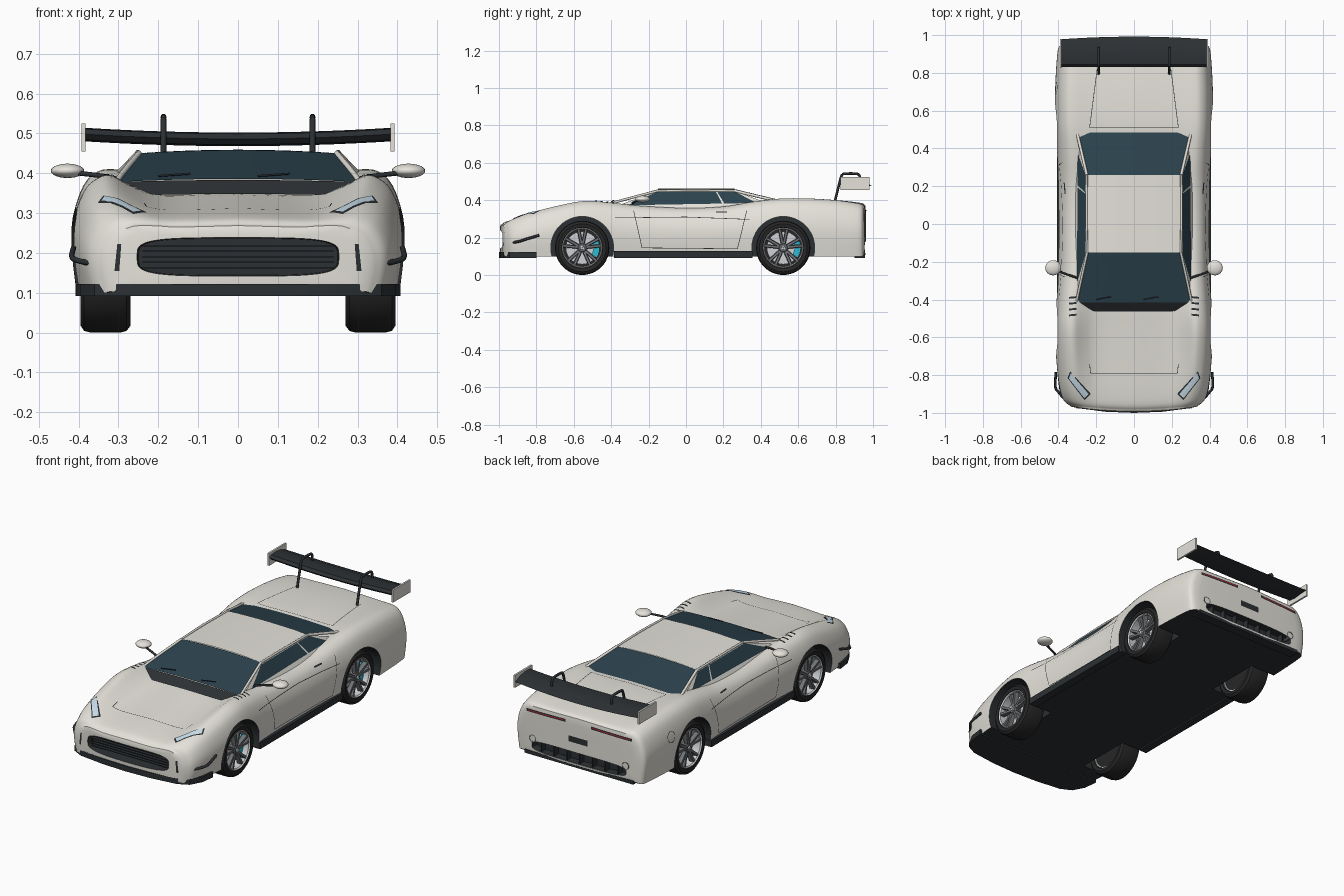
import bpy, bmesh
from math import sin, cos, pi, radians, copysign
from mathutils import Vector, Matrix
from mathutils.bvhtree import BVHTree

if "Cube" in bpy.data.objects:
    bpy.data.objects.remove(bpy.data.objects["Cube"])

def mat(name, *c):
    m = bpy.data.materials.new(name)
    m.diffuse_color = (*c, 1)
    m.use_nodes = True
    m.node_tree.nodes["Principled BSDF"].inputs["Base Color"].default_value = m.diffuse_color
    return m

PAINT = mat("paint", .78, .76, .70)
DARK = mat("dark_trim", .025, .03, .033)
GLASS = mat("glass", .025, .055, .075)
RUBBER = mat("rubber", .02, .02, .02)
METAL = mat("rim_metal", .62, .64, .66)
GREY = mat("spoke_grey", .16, .17, .18)
CYAN = mat("caliper_blue", .03, .5, .65)
LAMP = mat("lamp", .6, .75, .85)
RED = mat("tail_red", .5, .02, .03)

def finish(bm, name, m, mirror=False, angle=35):
    bmesh.ops.recalc_face_normals(bm, faces=bm.faces)
    me = bpy.data.meshes.new(name)
    bm.to_mesh(me)
    bm.free()
    ob = bpy.data.objects.new(name, me)
    bpy.context.collection.objects.link(ob)
    me.materials.append(m)
    if mirror:
        ob.modifiers.new("mirror", 'MIRROR')
    smooth(ob, angle)
    return ob

def smooth(ob, angle=35):
    bpy.ops.object.select_all(action='DESELECT')
    ob.select_set(True)
    bpy.context.view_layer.objects.active = ob
    bpy.ops.object.shade_smooth_by_angle(angle=radians(angle))

def catmull(p, n):
    out = []
    for i in range(len(p) - 1):
        a, b, c, d = (Vector(p[max(0, min(len(p) - 1, i + k))]) for k in (-1, 0, 1, 2))
        for t in (j / n for j in range(n)):
            out.append(.5 * (2*b + (c - a)*t + (2*a - 5*b + 4*c - d)*t*t + (3*b - a - 3*c + d)*t**3))
    return out + [Vector(p[-1])]

def loft(bm, rings, closed=True, caps=False):
    vs = [[bm.verts.new(p) for p in r] for r in rings]
    n = len(vs[0])
    for a, b in zip(vs, vs[1:]):
        for i in range(n if closed else n - 1):
            bm.faces.new((a[i], a[(i+1) % n], b[(i+1) % n], b[i]))
    if caps:
        bm.faces.new(vs[0])
        bm.faces.new(vs[-1])

def box(name, lo, hi, m, mirror=False):
    bm = bmesh.new()
    c = [(lo[i] + hi[i]) / 2 for i in range(3)]
    s = [hi[i] - lo[i] for i in range(3)]
    bmesh.ops.create_cube(bm, size=1, matrix=Matrix.Translation(c) @ Matrix.Diagonal((*s, 1)))
    return finish(bm, name, m, mirror)

def tube(name, pts, r, m, mirror=False, n=4):
    bm = bmesh.new()
    pts = catmull(pts, n)
    rings = []
    for i, p in enumerate(pts):
        t = (pts[min(i+1, len(pts)-1)] - pts[max(i-1, 0)]).normalized()
        u = t.cross(Vector((0, 0, 1)) if abs(t.z) < .8 else Vector((1, 0, 0))).normalized()
        v = t.cross(u)
        rings.append([p + r*(u*cos(a*pi/4) + v*sin(a*pi/4)) for a in range(8)])
    loft(bm, rings, caps=True)
    return finish(bm, name, m, mirror, 50)

def bilerp(c, u, v):
    a, b, d, e = (Vector(p) for p in c)
    return a.lerp(b, u).lerp(e.lerp(d, u), v)

def panel(name, c, m, bulge=(0, 0, 0), mirror=False):
    bm = bmesh.new()
    loft(bm, [[bilerp(c, i/8, j/8) + Vector(bulge)*(1 - (i/4 - 1)**2) for i in range(9)]
              for j in range(9)], closed=False)
    return finish(bm, name, m, mirror)

# body shell: lofted stations (y, half width, fender height, centre height)
STATIONS = [(-.955, .345, .272, .268), (-.93, .375, .292, .284), (-.85, .397, .325, .298),
            (-.70, .412, .365, .315), (-.55, .417, .393, .332), (-.42, .41, .388, .345),
            (-.25, .40, .37, .35), (0, .398, .358, .35), (.2, .40, .366, .36),
            (.35, .406, .39, .38), (.5, .416, .408, .40), (.65, .418, .409, .402),
            (.8, .413, .40, .396), (.92, .403, .383, .383), (.945, .39, .372, .374)]
ZB = .1

def section(y, w, zf, zc, s=1, dy=0):
    h = zf - ZB
    side = catmull([(w-.012, ZB), (w, ZB+.35*h), (w-.004, ZB+.62*h), (w-.03, ZB+.87*h),
                    (w-.065, ZB+.98*h), (w-.1, zf), (w-.15, (zf+zc)/2), (w*.45, zc), (0, zc+.004)], 3)
    half = [Vector((0, ZB)), Vector((.2, ZB))] + side
    loop = half + [Vector((-p.x, p.y)) for p in half[-2:0:-1]]
    out = []
    for p in loop:
        x, z = p.x*s, ZB + h/2 + (p.y - ZB - h/2)*s
        t = max(0, (-.6 - y)/.36)*.028 - max(0, (y - .8)/.15)*.008
        out.append((x, y + dy - t*(1 - (x/.36)**2), z))
    return out

st = catmull(STATIONS, 4)
CAP = [(.1, .012), (.3, .012), (.5, .012), (.7, .012), (.86, .011), (.96, .008)]
rings = [section(*st[0], s, -d) for s, d in CAP] + [section(*q) for q in st]
rings += [section(*st[-1], s, d*.7) for s, d in reversed(CAP)]
bm = bmesh.new()
loft(bm, rings, caps=True)
for f in bm.faces:
    f.material_index = int(f.calc_center_median().z < ZB + .004)
bmesh.ops.recalc_face_normals(bm, faces=bm.faces)
tree = BVHTree.FromBMesh(bm)
body = finish(bm, "body_shell", PAINT)
body.data.materials.append(DARK)

# wheel wells, grille mouth and rear diffuser recess
def cut(rings):
    bm = bmesh.new()
    loft(bm, rings, caps=True)
    for f in bm.faces:
        f.material_index = 1
    c = finish(bm, "cutter", PAINT)
    c.data.materials.append(DARK)
    c.hide_render = True
    mod = body.modifiers.new("cut", 'BOOLEAN')
    mod.operation, mod.solver, mod.object = 'DIFFERENCE', 'EXACT', c
    bpy.context.view_layer.objects.active = body
    bpy.ops.object.modifier_apply(modifier=mod.name)
    bpy.data.objects.remove(c)

def oval(y, a, b, z, e=.5, n=48):
    f = lambda v: copysign(abs(v)**e, v)
    return [(a*f(cos(2*pi*i/n)), y, z + b*f(sin(2*pi*i/n))) for i in range(n)]

AXLES = (-.555, .52)
for y in AXLES:
    for s in (1, -1):
        cut([[(s*x, y + .168*cos(2*pi*i/48), .145 + .168*sin(2*pi*i/48)) for i in range(48)]
             for x in (.25, .5)])
cut([oval(-1.1, .262, .052, .19), oval(-.93, .25, .046, .19)])
cut([oval(1.1, .31, .035, .148), oval(.915, .29, .03, .148)])
smooth(body, 32)

for i in range(5):
    z = .16 + i*.014
    box("grille_bar", (-.24, -.965, z), (.24, -.94, z + .004), DARK)
for i in range(-3, 4):
    box("diffuser_fin", (i*.08 - .003, .91, .115), (i*.08 + .003, .95, .175), DARK)
box("rear_lip", (-.34, .9, .092), (.34, .957, .112), DARK)

# details draped on the body: 2D quads projected from a view
RAYS = {'top': lambda p: ((p[0], p[1], 2), (0, 0, -1)),
        'right': lambda p: ((2, p[0], p[1]), (-1, 0, 0)),
        'left': lambda p: ((-2, p[0], p[1]), (1, 0, 0)),
        'front': lambda p: ((p[0], -2, p[1]), (0, 1, 0)),
        'back': lambda p: ((p[0], 2, p[1]), (0, -1, 0))}

def drape(name, quad, view, m, lift=.002, mirror=True, n=10, k=3):
    bm = bmesh.new()
    rows = []
    for j in range(k + 1):
        row = []
        for i in range(n + 1):
            o, d = RAYS[view](bilerp(quad, i/n, j/k))
            hit, nor = tree.ray_cast(Vector(o), Vector(d))[:2]
            if hit:
                row.append(hit - Vector(d)*lift)
        if len(row) == n + 1:
            rows.append(row)
    loft(bm, rows, closed=False)
    return finish(bm, name, m, mirror)

def seam(name, pts, view, mirror=True, w=.0016):
    for a, b in zip(pts, pts[1:]):
        a, b = Vector(a), Vector(b)
        q = Vector((a.y - b.y, b.x - a.x)).normalized()*w
        drape(name, (a - q, b - q, b + q, a + q), view, DARK, .0012, mirror, 12, 1)

drape("headlight_frame", ((.228, -.90), (.262, -.932), (.352, -.815), (.338, -.78)), 'top', DARK, .002)
drape("headlight", ((.24, -.90), (.263, -.922), (.345, -.818), (.335, -.79)), 'top', LAMP, .004)
drape("bumper_slit", ((.298, .155), (.31, .155), (.303, .222), (.293, .222)), 'front', DARK)
drape("tail_light_frame", ((.08, .337), (.33, .331), (.33, .347), (.08, .353)), 'back', DARK)
drape("tail_light", ((.09, .343), (.32, .337), (.32, .342), (.09, .348)), 'back', RED, .004)
drape("rear_plate", ((-.06, .235), (.06, .235), (.06, .268), (-.06, .268)), 'back', DARK, .004, False)
for i in range(4):
    y = -.485 + i*.031
    drape("fender_louver", ((.305, y), (.345, y - .004), (.345, y + .006), (.305, y + .01)), 'top', DARK, .003)
seam("hood_seam", [(0, -.79), (.23, -.79), (.235, -.74)], 'top')
seam("decklid_seam", [(0, .51), (.235, .51), (.195, .82)], 'top')
seam("door_seam", [(-.28, .345), (-.235, .145), (.275, .14), (.325, .345)], 'right')
seam("side_crease", [(-.38, .305), (0, .31), (.34, .297)], 'right')
drape("door_handle", ((.16, .333), (.22, .333), (.22, .34), (.16, .34)), 'right', DARK)
seam("fuel_cap_seam", [(.72 + .03*cos(i*pi/6), .29 + .03*sin(i*pi/6)) for i in range(13)], 'left', False)

# cabin: cowl, glass, roof and pillars
A, B, C, D = (.305, -.415, .378), (.302, .485, .396), (.25, .26, .45), (.248, -.15, .45)
fx = lambda p: (-p[0], p[1], p[2])
base = (.303, -.462, .343)
panel("cowl", (fx(base), base, A, fx(A)), DARK, (0, 0, .005))
panel("windshield", (fx(A), A, D, fx(D)), GLASS, (0, 0, .008))
panel("roof", (fx(D), D, C, fx(C)), PAINT, (0, 0, .011))
panel("rear_window", (fx(C), C, B, fx(B)), GLASS, (0, 0, .009))
side = ((.318, -.45, .34), (.314, .5, .36), C, D)
panel("cabin_side", side, PAINT, mirror=True)
for u0, u1, t0, t1 in ((.07, .70, .03, .74), (.715, .93, .755, .97)):
    q = [bilerp(side, u, v) + Vector((.003, 0, .001)) for u, v in
         ((u0, .28), (u1, .28), (t1, .93), (t0, .93))]
    panel("side_window", q, GLASS, mirror=True)
tube("front_pillar", [base, A, D], .007, PAINT, True)
tube("roof_rail", [D, (.252, .05, .453), C], .006, PAINT, True)
tube("rear_pillar", [C, B], .008, PAINT, True)
for x in (-.2, .05):
    tube("wiper", [(x, -.40, .393), (x + .08, -.385, .399)], .0025, DARK)

# front splitter, canards, sills
plan = [(0, -1), (.15, -.994), (.3, -.975), (.36, -.945), (.395, -.88), (.405, -.80), (.38, -.80)]
plan += [(-x, y) for x, y in plan[:0:-1]]
bm = bmesh.new()
loft(bm, [[(x, y, z) for x, y in plan] for z in (.092, .122)], caps=True)
finish(bm, "front_splitter", DARK)
tube("canard", [(.36, -.935, .172), (.40, -.89, .18), (.417, -.86, .19), (.413, -.785, .212)], .007, DARK, True)
box("side_sill", (.36, -.385, .092), (.408, .355, .128), DARK, True)

# door mirrors
bm = bmesh.new()
bmesh.ops.create_uvsphere(bm, u_segments=24, v_segments=14, radius=1,
    matrix=Matrix.Translation((.428, -.232, .406)) @ Matrix.Diagonal((.042, .04, .018, 1)))
finish(bm, "door_mirror", PAINT, True)
tube("mirror_arm", [(.30, -.285, .385), (.34, -.272, .393), (.40, -.25, .40)], .006, DARK, True)

# rear wing with end plates and swan-neck mounts
foil = [(.83, .492), (.845, .505), (.89, .508), (.94, .502), (.992, .482), (.94, .479), (.89, .474), (.845, .478)]
bm = bmesh.new()
loft(bm, [[(x, y - .014*(x/.385)**2*(y - .83)/.16, z - .006 + .012*(x/.385)**2) for y, z in foil]
          for x in [.385*i/8 for i in range(-8, 9)]], caps=True)
finish(bm, "wing_blade", DARK)
box("wing_end_plate", (.383, .825, .455), (.393, .98, .525), PAINT, True)
tube("wing_mount", [(.187, .795, .39), (.187, .815, .47), (.187, .832, .53), (.187, .85, .541),
                    (.187, .91, .541), (.187, .928, .53), (.187, .932, .495)], .007, DARK, True)

# exhausts and wheels (lathed about an axis)
def lathe(name, prof, m, y, z, mirror=True, n=48, along_y=None):
    bm = bmesh.new()
    ring = []
    for i in range(n):
        c, s = cos(2*pi*i/n), sin(2*pi*i/n)
        ring.append([(along_y + r*c, y + a, z + r*s) if along_y else (a, y + r*c, z + r*s) for a, r in prof])
    loft(bm, ring + [ring[0]], closed=True)
    bmesh.ops.remove_doubles(bm, verts=bm.verts, dist=1e-5)
    return finish(bm, name, m, mirror)

lathe("exhaust", [(-.04, .022), (.012, .022), (.012, .017), (-.04, .017)], GREY, .945, .185, n=24, along_y=.29)
ZW = .145
for y in AXLES:
    lathe("tyre", [(.272, .11), (.27, .128), (.28, .141), (.295, .145), (.37, .145), (.386, .141),
                   (.395, .128), (.392, .109), (.385, .106), (.28, .106)], RUBBER, y, ZW)
    lathe("rim", [(.28, .108), (.388, .108), (.392, .104), (.386, .099), (.28, .099)], METAL, y, ZW)
    lathe("brake_disc", [(.335, .02), (.335, .088), (.347, .088), (.347, .02)], METAL, y, ZW)
    lathe("wheel_back", [(.285, .001), (.285, .1), (.292, .1), (.292, .001)], RUBBER, y, ZW)
    lathe("hub", [(.30, .001), (.30, .026), (.378, .026), (.384, .02), (.384, .001)], GREY, y, ZW, n=24)
    lathe("hub_nut", [(.38, .001), (.38, .012), (.39, .01), (.39, .001)], METAL, y, ZW, n=12)
    bm = bmesh.new()
    for i in range(5):
        for d in (-.2, .2):
            a = i*2*pi/5 + pi/2
            p0, p1 = (Vector((0, r*cos(b), r*sin(b))) for r, b in ((.018, a + d*.8), (.101, a + d)))
            q = Vector((0, -sin(a), cos(a)))*.009
            o = Vector((0, y, ZW))
            loft(bm, [[o + p + k*q + Vector((x, 0, 0)) for k, x in
                       ((-1, .362), (1, .362), (.7, xo), (-.7, xo))] for p, xo in ((p0, .38), (p1, .388))], caps=True)
    finish(bm, "wheel_spokes", GREY, True)
    bm = bmesh.new()
    arc = [radians(-34 + 68*i/8) for i in range(9)]
    loft(bm, [[(x, y + r*cos(a), ZW + r*sin(a)) for x, r in
               ((.33, .06), (.358, .06), (.358, .094), (.33, .094))] for a in arc], caps=True)
    finish(bm, "brake_caliper", CYAN, True)
